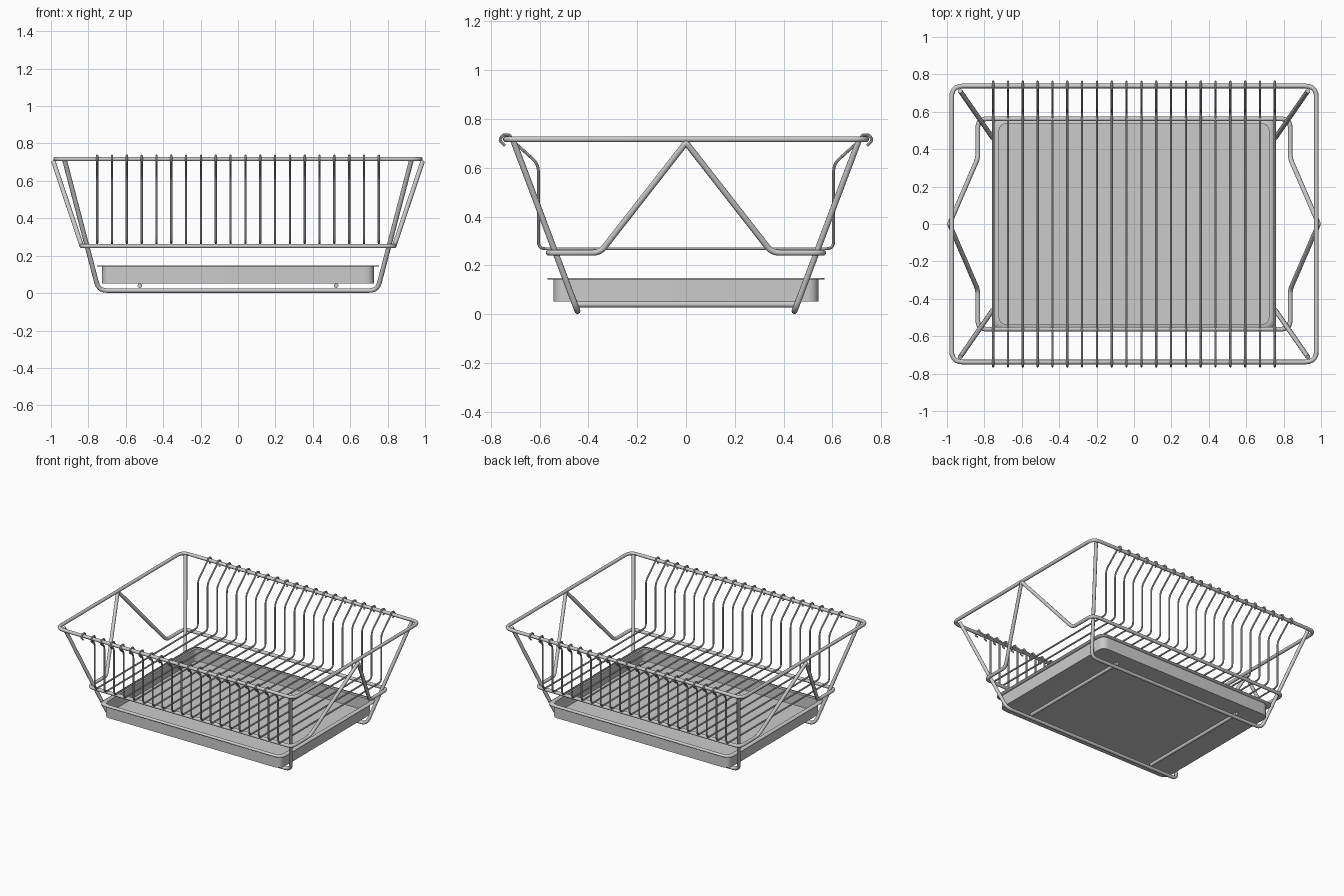
import bpy, bmesh, math
from mathutils import Vector

if "Cube" in bpy.data.objects:
    bpy.data.objects.remove(bpy.data.objects["Cube"])


def fillet(pts, radii, closed, steps=5):
    """Round the corners of a polyline; radii are the cut-back lengths."""
    pts = [Vector(p) for p in pts]
    n, out = len(pts), []
    for i, p in enumerate(pts):
        r = radii[i] if isinstance(radii, (list, tuple)) else radii
        if r == 0 or (not closed and i in (0, n - 1)):
            out.append(p)
            continue
        a = p + (pts[i - 1] - p).normalized() * r
        b = p + (pts[(i + 1) % n] - p).normalized() * r
        for k in range(steps + 1):
            t = k / steps
            out.append(a * (1 - t) ** 2 + p * 2 * t * (1 - t) + b * t * t)
    return out


def rod(name, pts, radius, corner=0, closed=False, res=3):
    """Bent round wire swept along a filleted path."""
    path = fillet(pts, corner, closed)
    cu = bpy.data.curves.new(name, 'CURVE')
    cu.dimensions = '3D'
    cu.bevel_depth = radius
    cu.bevel_resolution = res
    cu.use_fill_caps = True
    sp = cu.splines.new('POLY')
    sp.points.add(len(path) - 1)
    for q, p in zip(sp.points, path):
        q.co = (*p, 1)
    sp.use_cyclic_u = closed
    ob = bpy.data.objects.new(name, cu)
    bpy.context.collection.objects.link(ob)
    finish(ob)
    return bpy.context.object


def finish(ob):
    bpy.ops.object.select_all(action='DESELECT')
    ob.select_set(True)
    bpy.context.view_layer.objects.active = ob
    if ob.type == 'CURVE':
        bpy.ops.object.convert(target='MESH')
    bpy.ops.object.shade_smooth_by_angle(angle=math.radians(40))


def rect(x, y, z):
    return [(-x, -y, z), (x, -y, z), (x, y, z), (-x, y, z)]


R = 0.0125

# Top rim
rod("top_rim", rect(0.975, 0.738, 0.717), R, 0.06, True)

# Lower frame whose ends rise to a peak under the rim
half = [(0.835, -0.562, 0.252), (0.835, -0.352, 0.252), (0.987, 0, 0.703),
        (0.835, 0.352, 0.252), (0.835, 0.562, 0.252)]
lower = half + [(-x, -y, z) for x, y, z in half]
rod("lower_frame", lower, R, [0.045, 0.03, 0.012, 0.03, 0.045] * 2, True)

# Sloping U-shaped legs, front and back
for s, name in ((-1, "front_leg"), (1, "back_leg")):
    rod(name, [(-0.93, s * 0.712, 0.722), (-0.745, s * 0.445, 0.0135),
               (0.745, s * 0.445, 0.0135), (0.93, s * 0.712, 0.722)], R, 0.045)

# Crossbars carrying the tray
for s, name in ((-1, "left_crossbar"), (1, "right_crossbar")):
    rod(name, [(s * 0.525, -0.45, 0.04), (s * 0.525, 0.45, 0.04)], R)

# Plate wires hooked over the rim
side = [(0.605, 0.268), (0.605, 0.615), (0.715, 0.715), (0.722, 0.735),
        (0.752, 0.735), (0.764, 0.712), (0.742, 0.69)]
cut = [0.03, 0.03, 0.008, 0.008, 0.01, 0.01, 0]
profile = [(-y, z) for y, z in reversed(side)] + side
wire = rod("plate_wire_01", [(-0.753, y, z) for y, z in profile], 0.006,
           cut[::-1] + cut, res=2)
for i in range(1, 20):
    w = wire.copy()
    w.name = f"plate_wire_{i + 1:02d}"
    w.location.x = i * 1.506 / 19
    bpy.context.collection.objects.link(w)

# Drip tray: floor, wall and flange as rounded loops, then thickened
bm = bmesh.new()
loops = []
for x, y, z, c in ((0.725, 0.54, 0.055, 0.05), (0.725, 0.54, 0.145, 0.05),
                   (0.755, 0.567, 0.145, 0.06)):
    loops.append([bm.verts.new(p) for p in fillet(rect(x, y, z), c, True, 8)])
bm.faces.new(loops[0])
for a, b in zip(loops, loops[1:]):
    for i in range(len(a)):
        j = (i + 1) % len(a)
        bm.faces.new((a[i], a[j], b[j], b[i]))
bmesh.ops.recalc_face_normals(bm, faces=bm.faces)
me = bpy.data.meshes.new("drip_tray")
bm.to_mesh(me)
bm.free()
tray = bpy.data.objects.new("drip_tray", me)
bpy.context.collection.objects.link(tray)
mod = tray.modifiers.new("thickness", 'SOLIDIFY')
mod.thickness = 0.006
mod.offset = 0
mod.use_even_offset = True
finish(tray)
